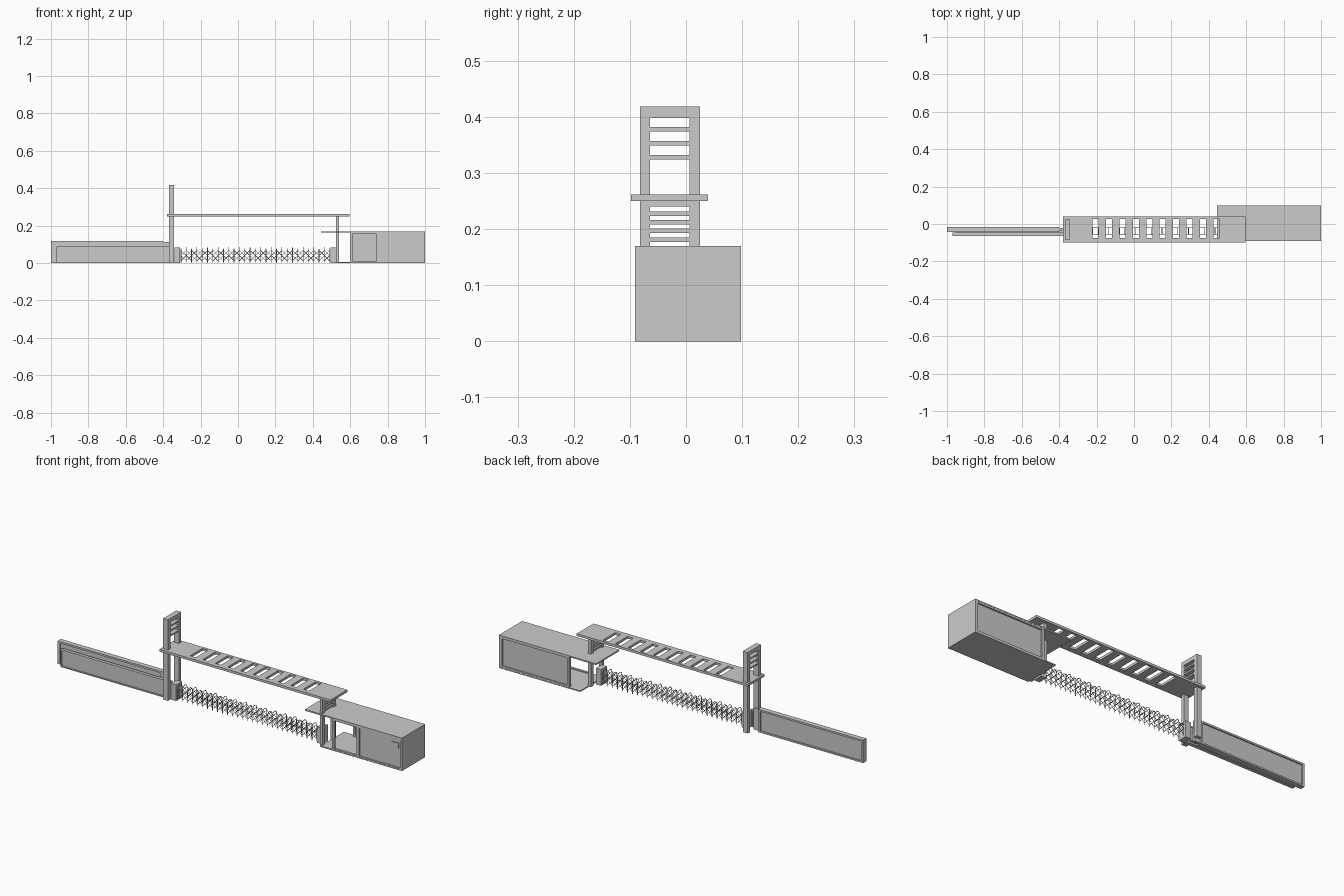
import bpy, bmesh, math
from mathutils import Vector

if "Cube" in bpy.data.objects:
    bpy.data.objects.remove(bpy.data.objects["Cube"])


def new_object(name, bm):
    bmesh.ops.recalc_face_normals(bm, faces=bm.faces)
    me = bpy.data.meshes.new(name)
    bm.to_mesh(me)
    bm.free()
    ob = bpy.data.objects.new(name, me)
    bpy.context.collection.objects.link(ob)
    return ob


def box(name, x, y, z):
    bm = bmesh.new()
    bmesh.ops.create_cube(bm, size=1)
    for v in bm.verts:
        v.co = [a + (b - a) * (c + 0.5) for (a, b), c in zip((x, y, z), v.co)]
    return new_object(name, bm)


def lattice(name, us, vs, is_hole, place, depth):
    """Flat grid of cells with holes left out, extruded by a depth vector."""
    bm = bmesh.new()
    grid = [[bm.verts.new(place(u, v)) for v in vs] for u in us]
    for i in range(len(us) - 1):
        for j in range(len(vs) - 1):
            if not is_hole(i, j):
                bm.faces.new((grid[i][j], grid[i + 1][j], grid[i + 1][j + 1], grid[i][j + 1]))
    bmesh.ops.delete(bm, geom=[v for v in bm.verts if not v.link_faces], context='VERTS')
    ext = bmesh.ops.extrude_face_region(bm, geom=bm.faces[:], use_keep_orig=True)
    bmesh.ops.translate(bm, vec=Vector(depth),
                        verts=[g for g in ext["geom"] if isinstance(g, bmesh.types.BMVert)])
    return new_object(name, bm)


def rods(name, paths, radius):
    cu = bpy.data.curves.new(name, 'CURVE')
    cu.dimensions = '3D'
    cu.bevel_depth = radius
    cu.bevel_resolution = 0
    cu.use_fill_caps = True
    for pts in paths:
        sp = cu.splines.new('POLY')
        sp.points.add(len(pts) - 1)
        for p, co in zip(sp.points, pts):
            p.co = (*co, 1)
    ob = bpy.data.objects.new(name, cu)
    bpy.context.collection.objects.link(ob)
    return ob


# canopy slab with ten skylight slots
xs = [-0.38]
for k in range(10):
    c = -0.205 + k * 0.0717
    xs += [c - 0.016, c + 0.016]
xs.append(0.597)
lattice("canopy", xs, [-0.098, -0.074, 0.027, 0.039],
        lambda i, j: j == 1 and i % 2 == 1,
        lambda u, v: (u, v, 0.25), (0, 0, 0.012))


# portal frames: two legs joined by rungs
def portal(name, x0, x1, top, beam, rungs):
    zs = [0]
    for r in rungs:
        zs += [r, r + 0.008]
    zs += [top - beam, top]
    lattice(name, [-0.082, -0.064, 0.006, 0.025], zs,
            lambda i, j: i == 1 and j % 2 == 0,
            lambda u, v: (x0, u, v), (x1 - x0, 0, 0))


portal("tall_pylon", -0.37, -0.342, 0.418, 0.02, [0.324, 0.349, 0.374])
portal("right_support", 0.525, 0.541, 0.25, 0.01, [0.177, 0.193, 0.208, 0.223])

# left wall with raised border on the back
box("wall_core", (-0.995, -0.37), (-0.036, -0.022), (0.004, 0.114))
lattice("wall_border", [-1, -0.988, -0.412, -0.4], [0, 0.008, 0.109, 0.118],
        lambda i, j: i == 1 and j == 1,
        lambda u, v: (u, -0.042, v), (0, 0.026, 0))

# front sign panel, framed
box("sign_panel", (-0.965, -0.345), (-0.058, -0.048), (0.004, 0.086))
lattice("sign_border", [-0.97, -0.964, -0.348, -0.342], [0, 0.006, 0.084, 0.09],
        lambda i, j: i == 1 and j == 1,
        lambda u, v: (u, -0.063, v), (0, 0.017, 0))
box("sign_spacer", (-0.95, -0.36), (-0.049, -0.035), (0.01, 0.05))

# folding gate: arches and crossed links
n, gx0, gx1 = 28, -0.305, 0.49
ya, yb, r = -0.056, -0.02, 0.018
step = (gx1 - gx0) / n
arches, links = [], []
for k in range(n + 1):
    x = gx0 + k * step
    ztop = 0.066 if k % 2 else 0.058
    arc = [(x, (ya + yb) / 2 - r * math.cos(t * math.pi / 6),
            ztop + r * math.sin(t * math.pi / 6)) for t in range(7)]
    arches.append([(x, ya, 0.004)] + arc + [(x, yb, 0.004)])
    if k < n:
        for y in (ya, yb):
            for za, zb in ((0.012, 0.04), (0.04, 0.068)):
                links.append([(x, y, za), (x + step, y, zb)])
                links.append([(x, y, zb), (x + step, y, za)])
rods("gate_arches", arches, 0.0018)
rods("gate_links", links, 0.0014)
box("gate_motor_box", (-0.34, -0.31), (-0.062, -0.014), (0, 0.083))
box("gate_end_post", (0.495, 0.525), (-0.062, -0.014), (0, 0.083))

# guard house shell
box("house_floor", (0.535, 1.0), (-0.091, 0.098), (0, 0.006))
box("house_roof", (0.445, 1.0), (-0.091, 0.098), (0.163, 0.17))
box("house_end_wall", (0.99, 1.0), (-0.091, 0.098), (0.006, 0.163))
box("house_partition", (0.745, 0.755), (-0.083, 0.084), (0.006, 0.163))
box("house_front_wall", (0.755, 0.99), (-0.085, -0.077), (0.006, 0.163))
box("house_back_wall", (0.605, 0.99), (0.084, 0.09), (0.006, 0.163))

# raised frames on the house faces
lattice("front_frame", [0.6, 0.612, 0.74, 0.755, 0.992], [0.006, 0.011, 0.155, 0.163],
        lambda i, j: i in (1, 3) and j == 1,
        lambda u, v: (u, -0.09, v), (0, 0.012, 0))
lattice("back_frame", [0.6, 0.612, 0.982, 0.992], [0.006, 0.014, 0.155, 0.163],
        lambda i, j: i == 1 and j == 1,
        lambda u, v: (u, 0.082, v), (0, 0.015, 0))

# small fittings
box("wall_unit", (0.938, 0.978), (-0.09, -0.084), (0.108, 0.137))
box("door_handle", (0.61, 0.616), (-0.091, -0.085), (0.07, 0.105))
